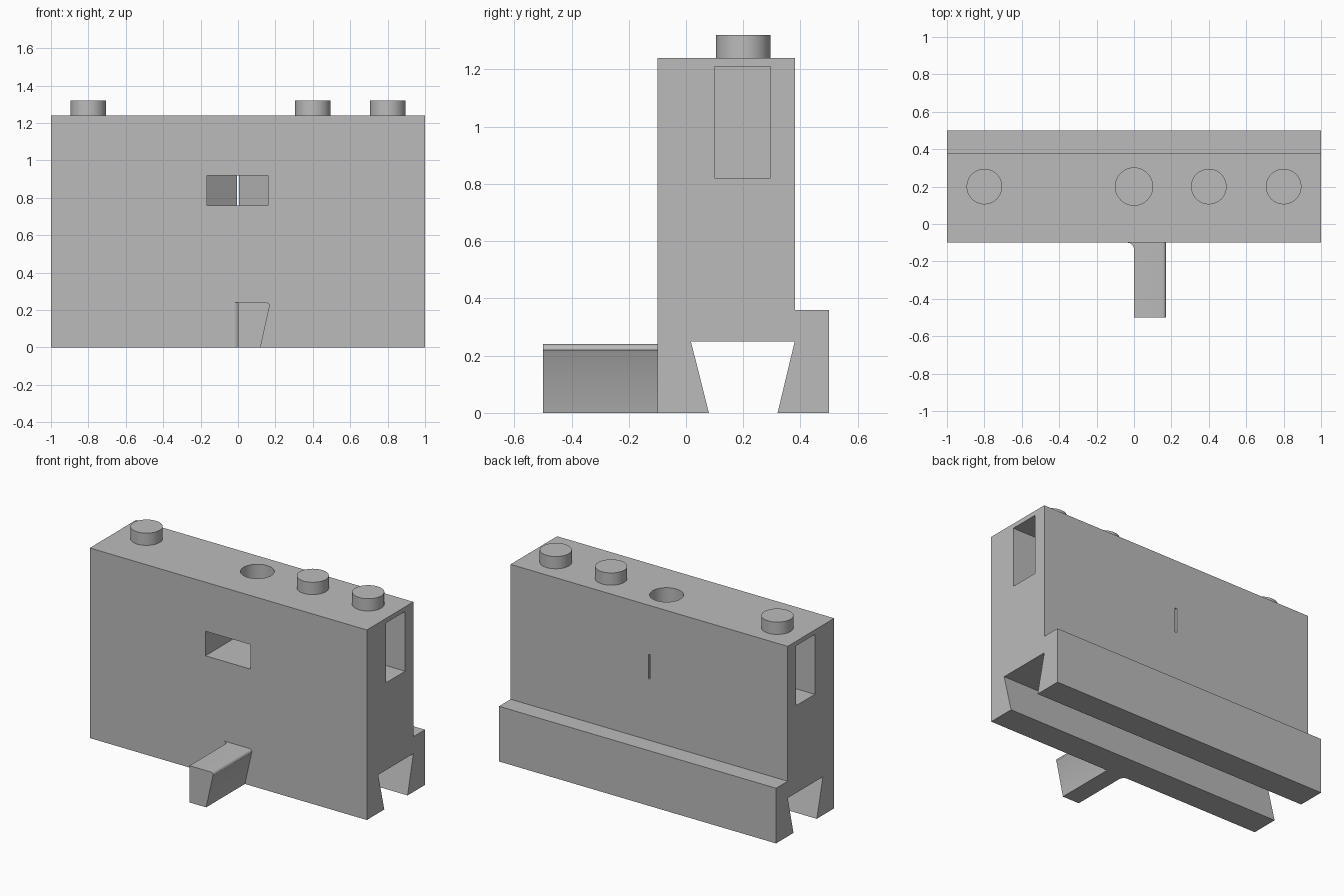
import bpy, bmesh, math
from mathutils import Vector

cube = bpy.data.objects.get("Cube")
if cube:
    bpy.data.objects.remove(cube, do_unlink=True)

grey = bpy.data.materials.new("light_grey")
grey.use_nodes = True
COLOUR = (0.5, 0.5, 0.5, 1)
grey.diffuse_color = COLOUR
grey.node_tree.nodes["Principled BSDF"].inputs["Base Color"].default_value = COLOUR


def prism(name, outline, axis, start, end):
    """Extrude a closed 2D outline along x, y or z."""
    place = {
        "x": lambda a, b: Vector((start, a, b)),
        "y": lambda a, b: Vector((a, start, b)),
        "z": lambda a, b: Vector((a, b, start)),
    }[axis]
    step = Vector([end - start if c == axis else 0 for c in "xyz"])
    bm = bmesh.new()
    face = bm.faces.new([bm.verts.new(place(a, b)) for a, b in outline])
    extruded = bmesh.ops.extrude_face_region(bm, geom=[face], use_keep_orig=True)
    moved = [g for g in extruded["geom"] if isinstance(g, bmesh.types.BMVert)]
    bmesh.ops.translate(bm, verts=moved, vec=step)
    bmesh.ops.recalc_face_normals(bm, faces=bm.faces)
    mesh = bpy.data.meshes.new(name)
    bm.to_mesh(mesh)
    bm.free()
    mesh.materials.append(grey)
    obj = bpy.data.objects.new(name, mesh)
    bpy.context.collection.objects.link(obj)
    return obj


def rect(a0, a1, b0, b1):
    return [(a0, b0), (a1, b0), (a1, b1), (a0, b1)]


def arc(cx, cy, r, first, last, count):
    """Points on an arc, angles in degrees."""
    angles = [math.radians(first + (last - first) * i / count) for i in range(count + 1)]
    return [(cx + r * math.cos(t), cy + r * math.sin(t)) for t in angles]


def circle(cx, cy, r, sides=48):
    return arc(cx, cy, r, 0, 360, sides)[:-1]


def select_only(obj):
    bpy.ops.object.select_all(action="DESELECT")
    obj.select_set(True)
    bpy.context.view_layer.objects.active = obj


def combine(target, other, operation):
    other.hide_render = True
    select_only(target)
    mod = target.modifiers.new(other.name, "BOOLEAN")
    mod.operation, mod.solver, mod.object = operation, "EXACT", other
    bpy.ops.object.modifier_apply(modifier=mod.name)
    bpy.data.objects.remove(other, do_unlink=True)


def smooth(obj):
    select_only(obj)
    bpy.ops.object.shade_smooth_by_angle(angle=math.radians(30))


# Stepped body with a dovetail groove along its underside
body = prism("body", [(-0.1, 0), (0.08, 0), (0.017, 0.25), (0.38, 0.25), (0.32, 0),
                      (0.5, 0), (0.5, 0.36), (0.38, 0.36), (0.38, 1.24), (-0.1, 1.24)],
             "x", -1, 1)

# Front window, a chamber tapering to a thin slit through the back
window = prism("window_cutter", [(-0.165, -0.2), (0.16, -0.2), (0.16, 0.2), (0.006, 0.34),
                                 (0.006, 0.6), (-0.006, 0.6), (-0.006, 0.34), (-0.165, 0.2)],
               "z", 0.76, 0.92)
combine(body, window, "DIFFERENCE")

# Blind pocket in each end
for side in (-1, 1):
    pocket = prism("pocket_cutter", rect(0.1, 0.295, 0.82, 1.21), "x", side * 0.6, side * 1.1)
    combine(body, pocket, "DIFFERENCE")

# Round socket in the top
combine(body, prism("socket_cutter", circle(0, 0.2, 0.1), "z", 1.0, 1.4), "DIFFERENCE")
smooth(body)

# Round studs on the top
for name, x in (("right_stud", -0.8), ("middle_stud", 0.4), ("left_stud", 0.8)):
    smooth(prism(name, circle(x, 0.2, 0.095), "z", 1.24, 1.32))

# Dovetail tongue at the front, with a softened upper edge
tongue = prism("tongue", [(0, 0), (0.12, 0), (0.168, 0.215)]
               + arc(0.153, 0.222, 0.018, -10, 90, 6) + [(0, 0.24)], "y", -0.5, -0.1)
smooth(tongue)

# Concave fillet where the tongue meets the body
fillet = prism("tongue_fillet", [(0, -0.1)] + arc(-0.035, -0.135, 0.035, 0, 90, 8), "z", 0, 0.24)
smooth(fillet)
